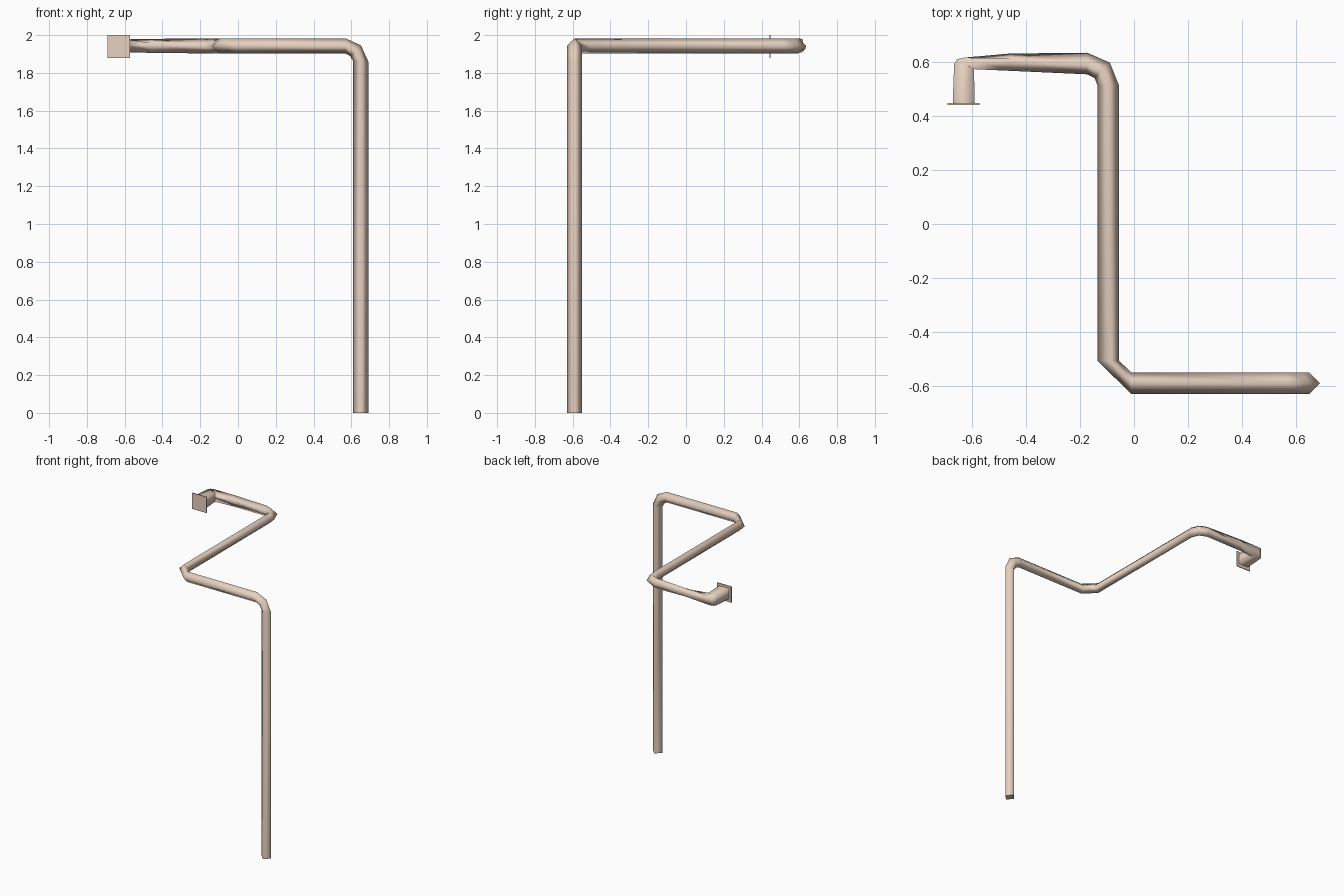
import bpy, bmesh
from mathutils import Vector as V

if "Cube" in bpy.data.objects:
    bpy.data.objects.remove(bpy.data.objects["Cube"])

mat = bpy.data.materials.new("warm_beige")
mat.diffuse_color = (0.80, 0.64, 0.53, 1)
mat.use_nodes = True
mat.node_tree.nodes["Principled BSDF"].inputs["Base Color"].default_value = mat.diffuse_color

R, Z = 0.04, 1.943          # pipe radius, height of the horizontal run
X, Y, UP = V((1, 0, 0)), V((0, 1, 0)), V((0, 0, 1))


def finish(bm, name):
    bmesh.ops.recalc_face_normals(bm, faces=bm.faces)
    me = bpy.data.meshes.new(name)
    bm.to_mesh(me)
    bm.free()
    me.materials.append(mat)
    ob = bpy.data.objects.new(name, me)
    bpy.context.collection.objects.link(ob)
    return ob


def diamond(x, y, z, a, b, r=R):
    """Four-sided pipe section: corners along a, b, -a, -b."""
    c = V((x, y, z))
    return [c + a * r, c + b * r, c - a * r, c - b * r]


def box_ring(outer, inner, h):
    """Rectangular section between an outer and an inner plan point."""
    (ox, oy), (ix, iy) = outer, inner
    return [V((ox, oy, Z + h)), V((ox, oy, Z - h)),
            V((ix, iy, Z - h)), V((ix, iy, Z + h))]


d1 = (X + UP).normalized()
d3 = (X + Y).normalized()
rings = [
    # upright post and its elbow
    diamond(0.65, -0.59, 0, X, Y),
    diamond(0.65, -0.59, 1.86, X, Y),
    diamond(0.623, -0.59, 1.917, d1, Y),
    diamond(0.57, -0.59, Z, UP, Y),
    # chamfered corner
    diamond(-0.01, -0.59, Z, UP, Y),
    diamond(-0.096, -0.507, Z, UP, X),
    # rounded corner
    diamond(-0.096, 0.515, Z, UP, X),
    diamond(-0.118, 0.57, Z, UP, d3),
    diamond(-0.174, 0.595, Z, UP, Y),
    # tapering arm that turns into a box section
    [V((-0.46, 0.613, Z + 0.037)), V((-0.46, 0.632, Z - 0.015)),
     V((-0.46, 0.589, Z - 0.037)), V((-0.46, 0.568, Z + 0.015))],
    box_ring((-0.63, 0.617), (-0.595, 0.574), 0.034),
    box_ring((-0.656, 0.611), (-0.594, 0.573), 0.034),
    box_ring((-0.667, 0.594), (-0.593, 0.571), 0.035),
    # flared mouth
    box_ring((-0.672, 0.447), (-0.591, 0.447), 0.04),
]

bm = bmesh.new()
loops = [[bm.verts.new(p) for p in ring] for ring in rings]
for p, q in zip(loops, loops[1:]):
    for i in range(4):
        j = (i + 1) % 4
        bm.faces.new((p[i], p[j], q[j], q[i])).smooth = True
bm.faces.new(loops[0])
finish(bm, "bent_pipe")

# square end plate
bm = bmesh.new()
bmesh.ops.create_cube(bm, size=1)
bmesh.ops.scale(bm, vec=(0.12, 0.007, 0.12), verts=bm.verts)
bmesh.ops.translate(bm, vec=(-0.632, 0.4445, 1.94), verts=bm.verts)
finish(bm, "end_plate")
